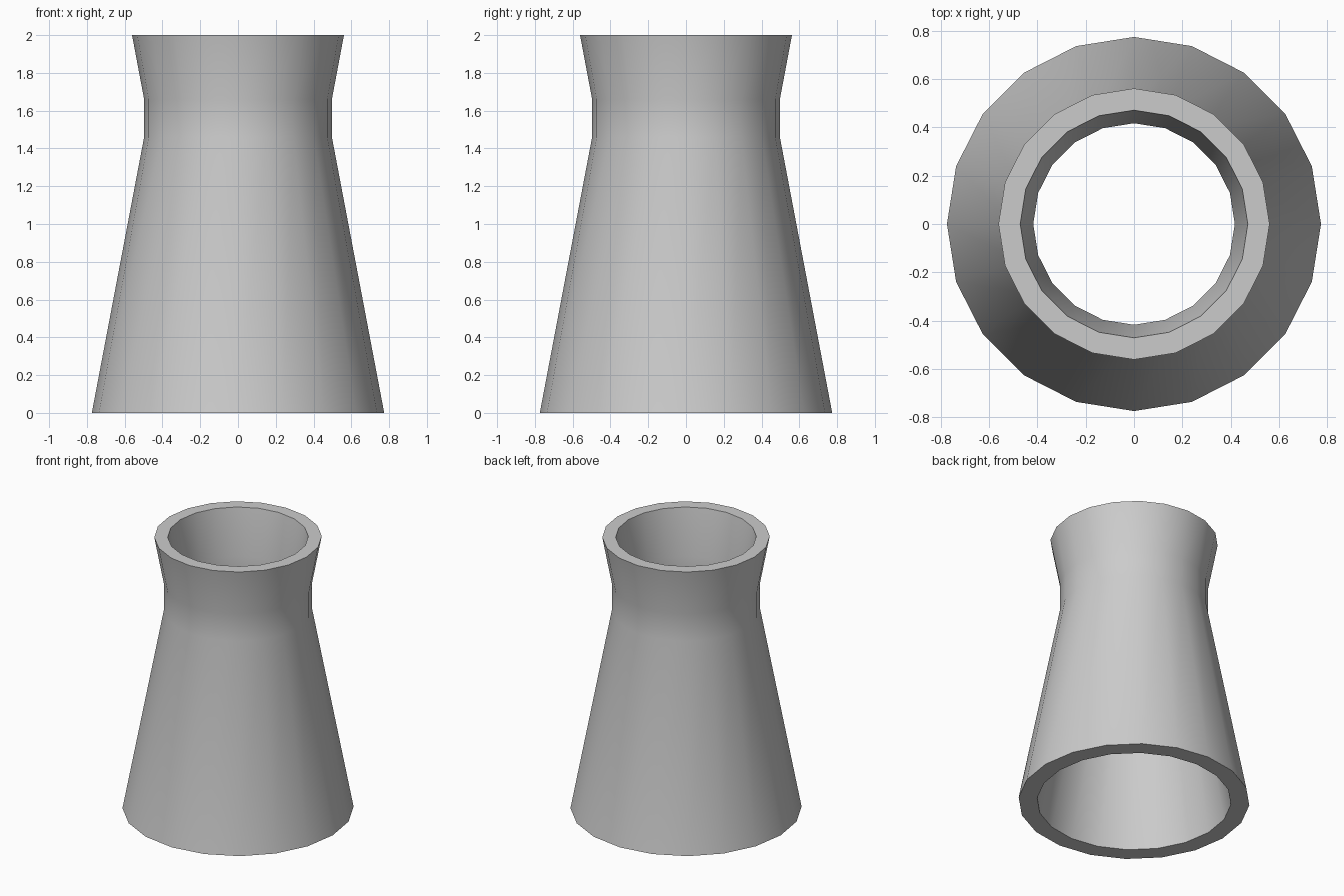
import bpy, bmesh, math

if "Cube" in bpy.data.objects:
    bpy.data.objects.remove(bpy.data.objects["Cube"])

SIDES = 20
# Closed wall section as (radius, height): up the outside, down the inside
PROFILE = [(0.774, 0.0), (0.497, 1.46), (0.497, 1.66), (0.561, 2.0),
           (0.471, 2.0), (0.417, 1.66), (0.417, 1.46), (0.65, 0.0)]

# Hollow flared tower, lathed around z
bm = bmesh.new()
rings = []
for r, z in PROFILE:
    rings.append([bm.verts.new((r * math.cos(i * math.tau / SIDES),
                                r * math.sin(i * math.tau / SIDES), z))
                  for i in range(SIDES)])
for k, low in enumerate(rings):
    high = rings[(k + 1) % len(rings)]
    for i in range(SIDES):
        j = (i + 1) % SIDES
        bm.faces.new((low[i], low[j], high[j], high[i]))
bmesh.ops.recalc_face_normals(bm, faces=bm.faces)

mesh = bpy.data.meshes.new("cooling_tower")
bm.to_mesh(mesh)
bm.free()
tower = bpy.data.objects.new("cooling_tower", mesh)
bpy.context.collection.objects.link(tower)

# Smooth walls with crisp rims
bpy.context.view_layer.objects.active = tower
tower.select_set(True)
bpy.ops.object.shade_smooth_by_angle(angle=math.radians(40))
